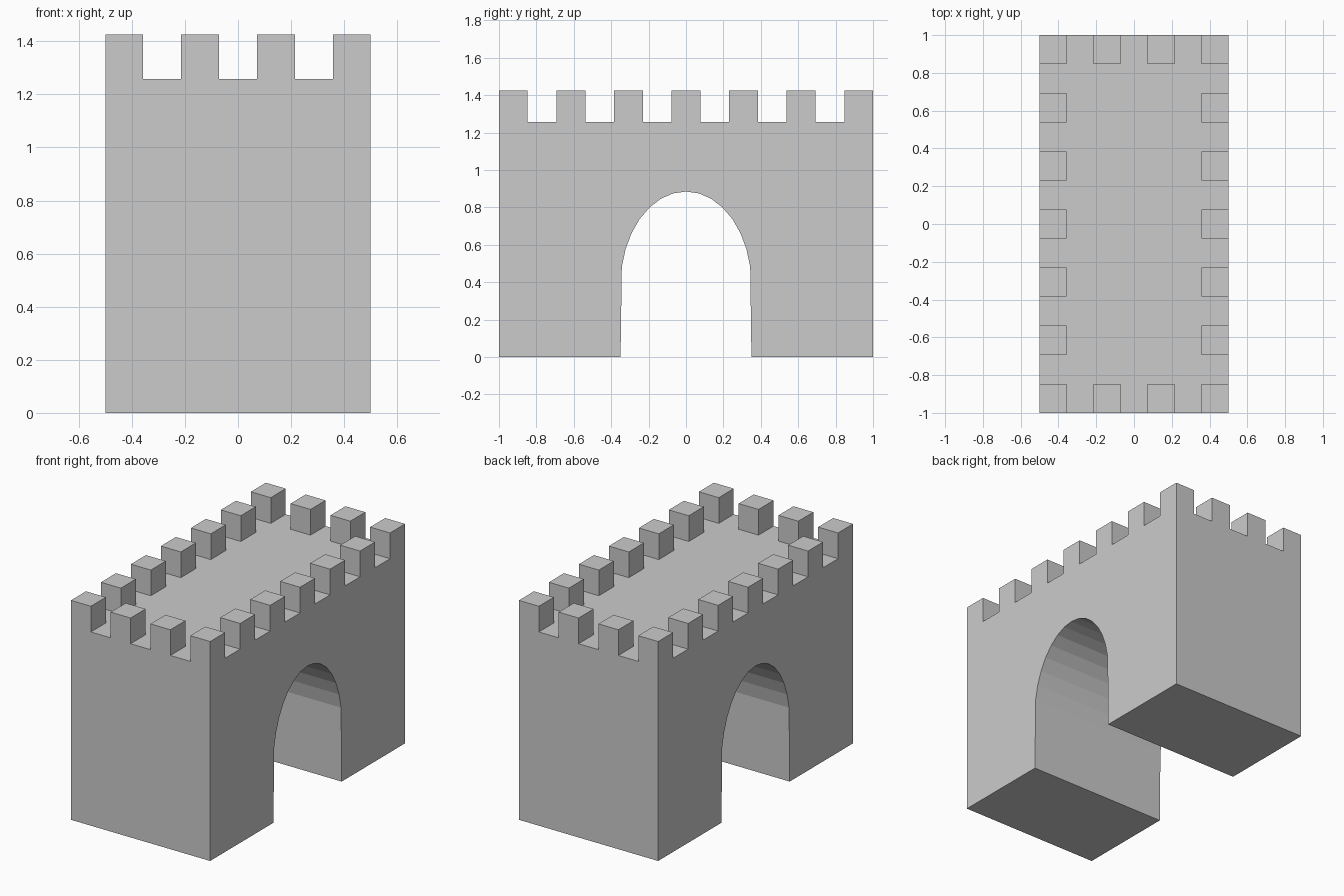
import bpy, bmesh
from math import sin, cos, pi

if "Cube" in bpy.data.objects:
    bpy.data.objects.remove(bpy.data.objects["Cube"])

W, L = 1.0, 2.0            # size in x and y
WALL_Z, TOP_Z = 1.258, 1.425


def finish(bm, name):
    bmesh.ops.recalc_face_normals(bm, faces=bm.faces)
    me = bpy.data.meshes.new(name)
    bm.to_mesh(me)
    bm.free()
    ob = bpy.data.objects.new(name, me)
    bpy.context.collection.objects.link(ob)
    return ob


# Gatehouse body: side profile with arched passage, extruded along x
half, rise, spring, steps = 0.35, 0.5, 0.385, 16
arch = [(half * cos(pi * i / steps), spring + rise * sin(pi * i / steps))
        for i in range(1, steps)]
profile = ([(half, 0)] + arch + [(-half, 0), (-L / 2, 0), (-L / 2, WALL_Z),
                                 (L / 2, WALL_Z), (L / 2, 0)])
bm = bmesh.new()
side = bm.faces.new([bm.verts.new((-W / 2, y, z)) for y, z in profile])
res = bmesh.ops.extrude_face_region(bm, geom=[side], use_keep_orig=True)
bmesh.ops.translate(bm, vec=(W, 0, 0),
                    verts=[v for v in res["geom"] if isinstance(v, bmesh.types.BMVert)])
finish(bm, "gatehouse_body")

# Battlements: 4 x 7 ring of merlons, gaps equal to merlon widths
nx, ny = 4, 7
sx, sy, sz = W / (2 * nx - 1), L / (2 * ny - 1), TOP_Z - WALL_Z
bm = bmesh.new()
for i in range(nx):
    for j in range(ny):
        if i in (0, nx - 1) or j in (0, ny - 1):
            verts = bmesh.ops.create_cube(bm, size=1)["verts"]
            bmesh.ops.scale(bm, vec=(sx, sy, sz), verts=verts)
            bmesh.ops.translate(bm, verts=verts, vec=(
                -W / 2 + sx * (2 * i + 0.5),
                -L / 2 + sy * (2 * j + 0.5),
                WALL_Z + sz / 2))
# open undersides where merlons sit on the wall
bm.normal_update()
bmesh.ops.delete(bm, geom=[f for f in bm.faces if f.normal.z < -0.5], context='FACES')
finish(bm, "battlements")
